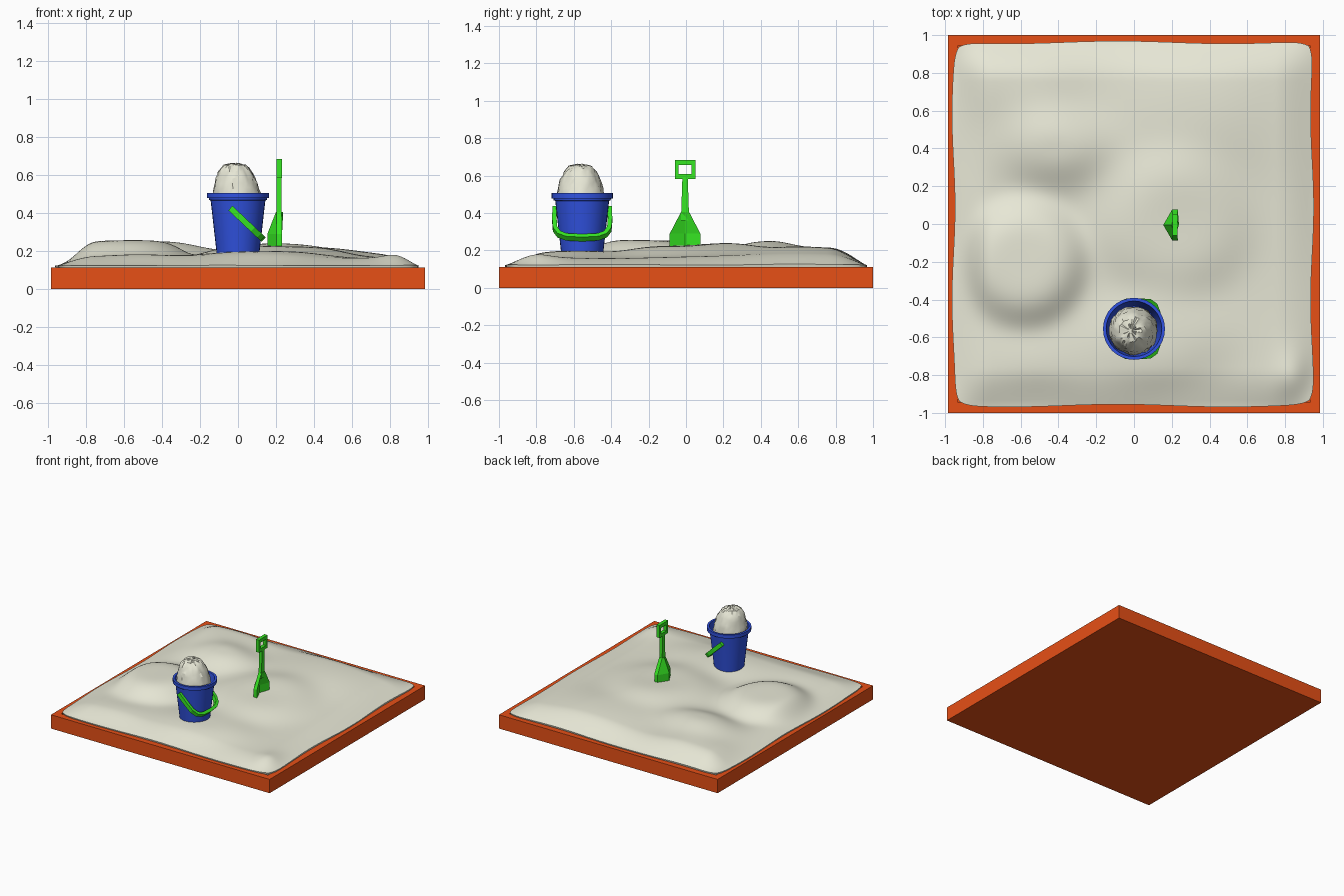
import bpy, bmesh, math, random
from mathutils import Vector

if "Cube" in bpy.data.objects:
    bpy.data.objects.remove(bpy.data.objects["Cube"])
random.seed(4)

def material(name, rgb):
    m = bpy.data.materials.new(name)
    m.diffuse_color = (*rgb, 1)
    m.use_nodes = True
    m.node_tree.nodes["Principled BSDF"].inputs["Base Color"].default_value = m.diffuse_color
    return m

ORANGE = material("orange frame", (0.80, 0.08, 0.008))
SAND = material("pale sand", (0.80, 0.80, 0.67))
BLUE = material("blue plastic", (0.03, 0.085, 0.75))
GREEN = material("green plastic", (0.04, 0.86, 0.018))

def make(name, verts, faces, mat, smooth=None):
    me = bpy.data.meshes.new(name)
    me.from_pydata(verts, [], faces)
    bm = bmesh.new()
    bm.from_mesh(me)
    bmesh.ops.remove_doubles(bm, verts=bm.verts, dist=1e-5)
    bmesh.ops.recalc_face_normals(bm, faces=bm.faces)
    bm.to_mesh(me)
    bm.free()
    ob = bpy.data.objects.new(name, me)
    me.materials.append(mat)
    bpy.context.collection.objects.link(ob)
    if smooth:
        bpy.ops.object.select_all(action='DESELECT')
        ob.select_set(True)
        bpy.context.view_layer.objects.active = ob
        bpy.ops.object.shade_smooth_by_angle(angle=math.radians(smooth))
    return ob

def loft(name, rings, mat, smooth=None, caps=True, closed=False):
    """Skin a list of equally long vertex rings."""
    n = len(rings[0])
    verts = [v for r in rings for v in r]
    faces = []
    k = len(rings)
    for i in range(k if closed else k - 1):
        a, b = i * n, (i + 1) % k * n
        faces += [(a + j, a + (j + 1) % n, b + (j + 1) % n, b + j) for j in range(n)]
    if caps and not closed:
        faces += [tuple(range(n)), tuple(range((k - 1) * n, k * n))]
    return make(name, verts, faces, mat, smooth)

def circle(r, z, n, cx, cy, jitter=0):
    out = []
    for i in range(n):
        a = 2 * math.pi * i / n
        q = r + random.uniform(-jitter, jitter)
        out.append((cx + q * math.cos(a), cy + q * math.sin(a),
                    z + random.uniform(-jitter, jitter)))
    return out

def rect(hx, hy, z, cx=0, cy=0):
    return [(cx + sx * hx, cy + sy * hy, z) for sx, sy in ((-1, -1), (1, -1), (1, 1), (-1, 1))]

# wooden tray: outer box with a recessed floor
loft("sandbox_frame", [rect(.985, 1, 0), rect(.985, 1, .112), rect(.932, .945, .112),
                       rect(.932, .945, .04)], ORANGE)

# sand bed: height field of soft mounds with a skirt into the tray
MOUNDS = [  # x, y, half width, half depth, height, power
    (-.58, -.2, .30, .31, .092, 5), (-.42, .40, .28, .20, .078, 2.5),
    (.2, 0, .39, .36, .062, 4), (.3, .6, .50, .42, .055, 2.5),
    (.12, -.6, .36, .24, .036, 3), (-.6, .78, .34, .28, .05, 2.5),
    (-.52, -.74, .28, .16, .02, 2), (.87, -.82, .10, .14, .035, 2)]

def height(x, y):
    # soft shoulder along each side, multiplied so corners stay smooth
    sx, sy = (math.sin(min(1, max(0, d) / .2) * math.pi / 2)
              for d in (.95 - abs(x), .962 - abs(y)))
    e = sx * sy
    h = .04
    for mx, my, a, b, amp, p in MOUNDS:
        h += amp * math.exp(-math.hypot((x - mx) / a, (y - my) / b) ** p)
    return .122 + e * h + .004 * math.sin(7 * x + 2) * math.sin(6 * y + 1) * e

N = 110
verts, faces = [], []
for j in range(N + 1):
    for i in range(N + 1):
        u, v = 2 * i / N - 1, 2 * j / N - 1
        x = -.006 + .95 * u * (1 - .025 * abs(v) ** 24) + .008 * abs(u) ** 6 * math.sin(6 * v + 1)
        y = .962 * v * (1 - .025 * abs(u) ** 24) + .007 * abs(v) ** 6 * math.sin(5 * u + 2)
        verts.append((x, y, height(x, y)))
for j in range(N):
    for i in range(N):
        a = j * (N + 1) + i
        faces.append((a, a + 1, a + N + 2, a + N + 1))
W = N + 1
border = ([i for i in range(N)] + [j * W + N for j in range(N)]
          + [N * W + i for i in range(N, 0, -1)] + [j * W for j in range(N, 0, -1)])
base = len(verts)
verts += [(verts[b][0] * .98, verts[b][1] * .98, .05) for b in border]
m = len(border)
faces += [(border[k], border[(k + 1) % m], base + (k + 1) % m, base + k) for k in range(m)]
make("sand_bed", verts, faces, SAND, 50)

# bucket: turned shell with a thick rim
BX, BY = 0, -.555
PROFILE = [(.11, .16), (.114, .2), (.144, .465), (.152, .468), (.154, .478), (.164, .478),
           (.164, .506), (.147, .506), (.138, .44), (.12, .3)]
loft("bucket", [circle(r, z, 32, BX, BY) for r, z in PROFILE], BLUE, 30)

# heaped rough sand in the bucket
HEAP = [(.115, .36), (.126, .44), (.127, .48), (.124, .505), (.119, .53), (.113, .555),
        (.105, .58), (.097, .6), (.087, .62), (.075, .636), (.058, .65), (.036, .656), (.012, .66)]
loft("bucket_sand", [circle(r, z, 40, BX - .018 * max(0, (z - .44) / .2), BY - .01, .005)
                     for r, z in HEAP], SAND, 30)

# bucket handle: square-section hoop hanging down towards +x
A, B = Vector((-.04, 0, .425)), Vector((.126, 0, .268))
side = [(0, .147), (.4, .149), (.7, .145), (.88, .124), (.97, .085)]
path = [(t, -y) for t, y in side] + [(1, 0)] + [(t, y) for t, y in reversed(side)]
along = (B - A).normalized()
across = Vector((along.z, 0, -along.x))
pts = [A.lerp(B, t) + Vector((BX, BY + y, 0)) for t, y in path]
rings = []
for i, p in enumerate(pts):
    tan = (pts[min(i + 1, len(pts) - 1)] - pts[max(i - 1, 0)]).normalized()
    nrm = tan.cross(across).normalized()
    rings.append([tuple(p + nrm * a * .012 + across * b * .016)
                  for a, b in ((-1, -1), (1, -1), (1, 1), (-1, 1))])
loft("bucket_handle", rings, GREEN)

# spade shaft and D-shaped grip
SX, SY = .217, -.005
loft("spade_shaft", [rect(.013, .022, .36, SX, SY), rect(.013, .014, .6, SX, SY)], GREEN)

def yz_frame(hy, z0, z1, x):
    return [(x, SY - hy, z0), (x, SY + hy, z0), (x, SY + hy, z1), (x, SY - hy, z1)]

loft("spade_grip", [yz_frame(.055, .583, .685, SX - .014), yz_frame(.055, .583, .685, SX + .014),
                    yz_frame(.034, .608, .658, SX + .014), yz_frame(.034, .608, .658, SX - .014)],
     GREEN, closed=True)

# spade blade: V-shaped scoop with a ridge towards -x
def vee(hy, wing, ridge, thick, z):
    return [(wing, SY - hy, z), (ridge, SY, z), (wing, SY + hy, z),
            (wing + thick, SY + hy, z), (ridge + thick + .012, SY, z), (wing + thick, SY - hy, z)]

loft("spade_blade", [vee(.082, .202, .155, .03, .15), vee(.082, .202, .155, .03, .29),
                     vee(.022, .204, .2, .026, .405)], GREEN)
